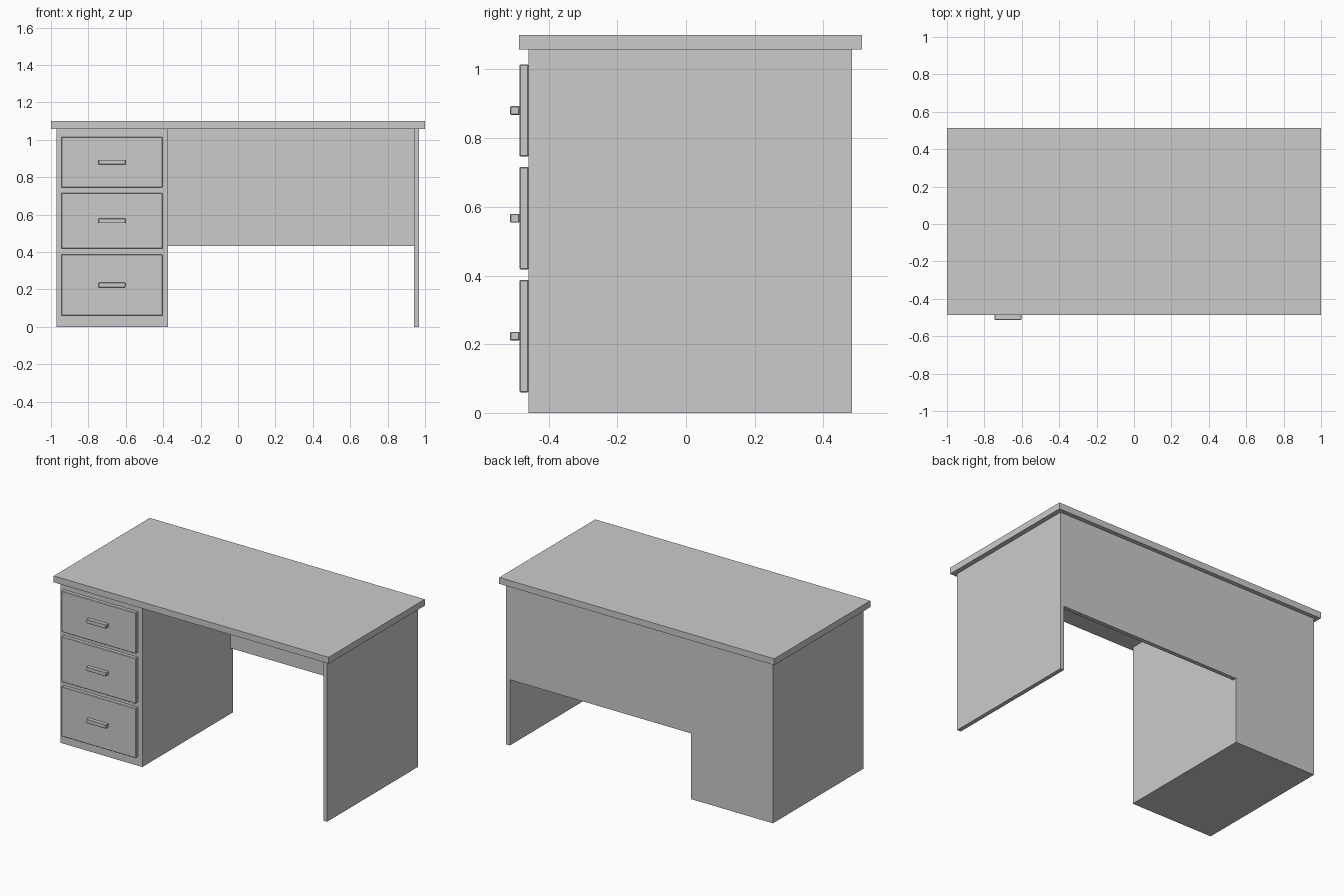
import bpy

if "Cube" in bpy.data.objects:
    bpy.data.objects.remove(bpy.data.objects["Cube"])


def box(name, x, y, z, bevel=0.0):
    """Box from (min, max) ranges on each axis, with optional edge bevel."""
    bpy.ops.mesh.primitive_cube_add(size=1)
    ob = bpy.context.object
    ob.name = name
    ob.location = [(a + b) / 2 for a, b in (x, y, z)]
    ob.scale = [b - a for a, b in (x, y, z)]
    bpy.ops.object.transform_apply(location=False, rotation=False, scale=True)
    if bevel:
        mod = ob.modifiers.new("edge_bevel", 'BEVEL')
        mod.width = bevel
        mod.segments = 1
    return ob


FRONT, BACK, UNDER = -0.458, 0.484, 1.058
THICK = 0.027

# Desktop slab
box("desktop", (-1, 1), (-0.486, 0.512), (UNDER, 1.10))

# Drawer pedestal, right side panel and back panel
box("drawer_pedestal", (-0.971, -0.375), (FRONT, BACK), (0, UNDER))
box("side_panel", (0.942, 0.969), (FRONT, BACK), (0, UNDER))
box("back_panel", (-0.375, 0.942), (BACK - THICK, BACK), (0.432, UNDER))

# Drawer fronts with bar handles: (bottom, top, handle centre)
drawers = {
    "bottom": (0.060, 0.387, 0.2235),
    "middle": (0.418, 0.716, 0.567),
    "top": (0.746, 1.015, 0.8805),
}
face = FRONT - THICK
for name, (low, high, mid) in drawers.items():
    box(f"{name}_drawer_front", (-0.945, -0.404), (face, FRONT), (low, high), 0.003)
    box(f"{name}_drawer_handle", (-0.746, -0.602), (face - THICK, face),
        (mid - 0.0125, mid + 0.0125), 0.002)
